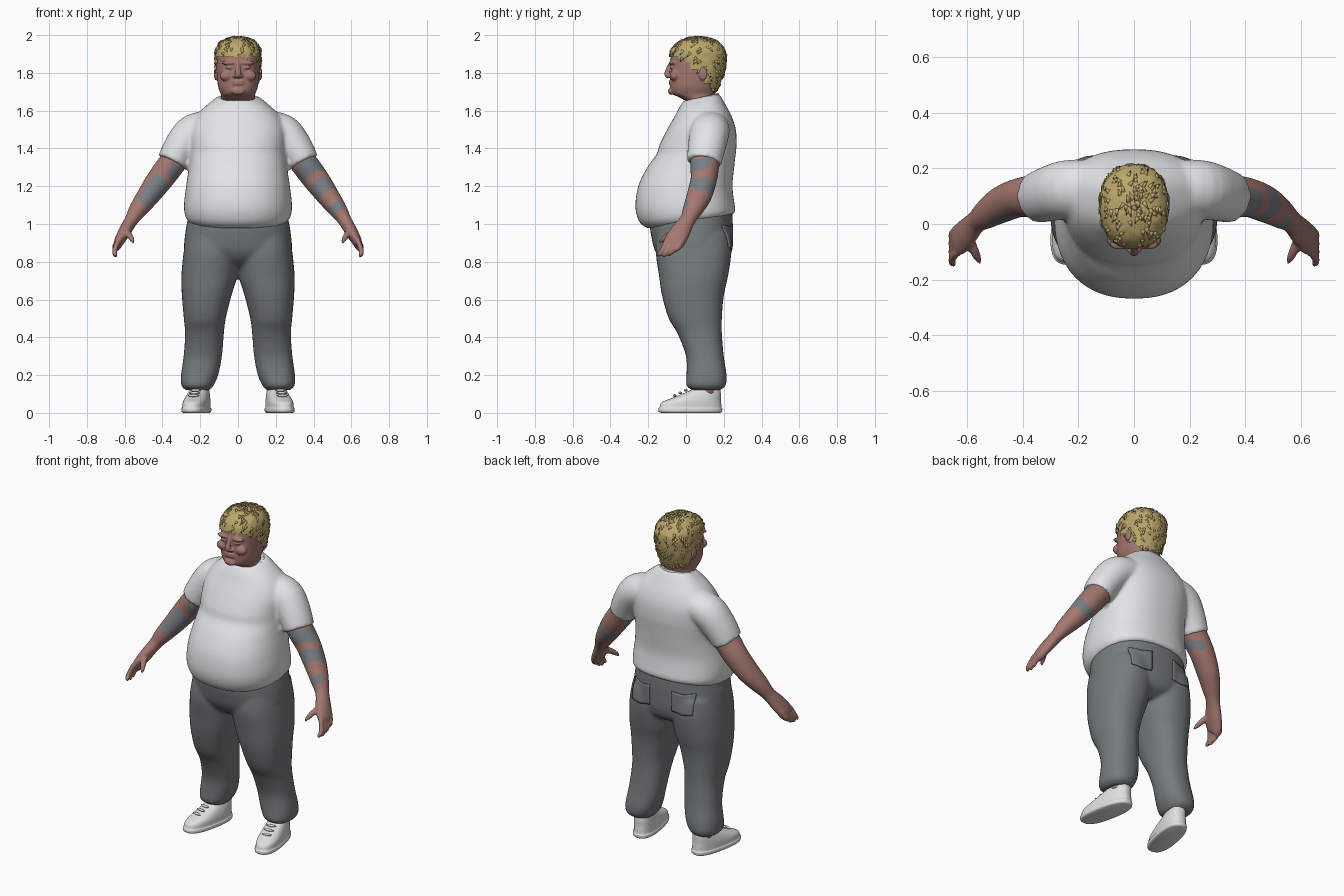
import bpy, bmesh, math, random
from mathutils import Vector

random.seed(4)
if "Cube" in bpy.data.objects:
    bpy.data.objects.remove(bpy.data.objects["Cube"])


def material(name, r, g, b):
    m = bpy.data.materials.new(name)
    m.use_nodes = True
    m.diffuse_color = (r, g, b, 1)
    m.node_tree.nodes["Principled BSDF"].inputs["Base Color"].default_value = (r, g, b, 1)
    return m


SKIN = material("skin", .37, .19, .16)
SHIRT = material("white_cotton", .76, .77, .78)
TROUSER = material("grey_denim", .18, .2, .2)
SHOE = material("white_leather", .74, .74, .74)
HAIR = material("blond_hair", .5, .39, .15)
INK = material("grey_ink", .19, .21, .23)


def spline(rows, steps=4):
    """Catmull-Rom interpolation of whole rows."""
    out = []
    for i in range(len(rows) - 1):
        a, b, c, d = (rows[max(0, min(len(rows) - 1, i + k))] for k in (-1, 0, 1, 2))
        for s in range(steps):
            t = s / steps
            out.append([q + .5 * t * (r - p + t * (2*p - 5*q + 4*r - s4 + t * (3*(q - r) + s4 - p)))
                        for p, q, r, s4 in zip(a, b, c, d)])
    return out + [list(rows[-1])]


def skin_rings(bm, rings):
    vs = [[bm.verts.new(p) for p in ring] for ring in rings]
    n = len(vs[0])
    for a, b in zip(vs, vs[1:]):
        for i in range(n):
            bm.faces.new((a[i], a[(i + 1) % n], b[(i + 1) % n], b[i]))
    bm.faces.new(vs[0][::-1])
    bm.faces.new(vs[-1])


def stack(bm, rows, n=40, power=2.3, mid=.5, side=1):
    """Level rings: z, inner x, outer x, front y, back y, slope."""
    rings = []
    for z, x0, x1, yf, yb, slope in spline(rows):
        cy = yf + (yb - yf) * mid
        ring = []
        for i in range(n):
            a = math.tau * i / n
            c, s = math.cos(a), math.sin(a)
            c = math.copysign(abs(c) ** (2 / power), c)
            s = math.copysign(abs(s) ** (2 / power), s)
            y = cy + s * (yb - cy if s > 0 else cy - yf)
            ring.append((side * ((x0 + x1) / 2 + c * (x1 - x0) / 2), y, z + slope * y))
        rings.append(ring)
    skin_rings(bm, rings)


def centred(rows):
    return [(z, -w, w, f, b, s) for z, w, f, b, s in rows]


def tube(bm, rows, side=1, n=20):
    """Rings across a path: x, y, z, radius in the front plane, radius in depth."""
    rows = spline(rows)
    pts = [Vector(r[:3]) for r in rows]
    rings = []
    for i, r in enumerate(rows):
        t = (pts[min(i + 1, len(pts) - 1)] - pts[max(i - 1, 0)]).normalized()
        u = t.cross(Vector((0, 1, 0))).normalized()
        v = t.cross(u)
        ring = []
        for k in range(n):
            a = math.tau * k / n
            p = pts[i] + u * math.cos(a) * r[3] + v * math.sin(a) * r[4]
            ring.append((p.x * side, p.y, p.z))
        rings.append(ring)
    skin_rings(bm, rings)


def ball(bm, centre, radii):
    new = bmesh.ops.create_uvsphere(bm, u_segments=16, v_segments=10, radius=1)["verts"]
    for v in new:
        v.co = Vector(c + p * r for c, p, r in zip(centre, v.co, radii))


def finish(name, bm, mats, voxel=0, smooth=4):
    """Make the object; with a voxel size its parts are fused into one skin."""
    bmesh.ops.recalc_face_normals(bm, faces=bm.faces)
    me = bpy.data.meshes.new(name)
    bm.to_mesh(me)
    bm.free()
    ob = bpy.data.objects.new(name, me)
    bpy.context.scene.collection.objects.link(ob)
    if voxel:
        m = ob.modifiers.new("fuse", "REMESH")
        m.mode, m.voxel_size = "VOXEL", voxel
        m = ob.modifiers.new("soften", "SMOOTH")
        m.factor, m.iterations = .5, smooth
        ob.data = bake(ob)
    for m in mats:
        ob.data.materials.append(m)
    for p in ob.data.polygons:
        p.use_smooth = True
    return ob


def bake(ob):
    bpy.context.view_layer.update()
    me = bpy.data.meshes.new_from_object(ob.evaluated_get(bpy.context.evaluated_depsgraph_get()))
    ob.modifiers.clear()
    return me


# T-shirt: body and sleeves fused
bm = bmesh.new()
stack(bm, centred([
    (1.01, .262, -.2, .252, .17), (1.04, .28, -.245, .262, .13), (1.1, .286, -.268, .256, .05),
    (1.2, .275, -.253, .246, 0), (1.3, .26, -.205, .255, 0), (1.37, .255, -.155, .263, 0),
    (1.42, .255, -.14, .268, 0), (1.5, .255, -.1, .264, 0), (1.57, .225, -.06, .242, 0),
    (1.62, .17, -.035, .21, .05), (1.645, .12, -.02, .18, .2), (1.655, .1, -.012, .168, .2)]),
    n=56, mid=.56)
for s in (1, -1):
    tube(bm, [(.14, .13, 1.51, .09, .1), (.235, .125, 1.485, .098, .105),
              (.3, .11, 1.41, .092, .1), (.348, .095, 1.325, .083, .092)], s, 28)
finish("shirt", bm, [SHIRT], .011, 5)

# Collar band
bm = bmesh.new()
collar = []
for i in range(40):
    a = math.tau * i / 40
    d = Vector((math.cos(a) * .1, math.sin(a) * .091, math.sin(a) * .022))
    c = Vector((0, .08, 1.66)) + d
    collar.append([c + d.normalized() * math.cos(b) * .006 + Vector((0, 0, math.sin(b) * .011))
                   for b in (math.tau * k / 8 for k in range(8))])
skin_rings(bm, collar + collar[:1])
finish("collar", bm, [SHIRT])

# Trousers: hips and two legs fused
bm = bmesh.new()
stack(bm, centred([
    (.765, .08, -.05, .16, 0), (.8, .2, -.12, .22, 0), (.86, .28, -.165, .243, 0),
    (.95, .279, -.185, .248, .05), (1.0, .27, -.19, .247, .13), (1.03, .265, -.19, .247, .15)]), 56)
LEG = [(.12, .15, .275, .035, .18, 0), (.145, .13, .3, .002, .21, 0), (.2, .105, .302, .003, .215, 0),
       (.3, .085, .288, 0, .2, 0), (.42, .075, .28, -.045, .19, 0), (.5, .065, .287, -.092, .19, 0),
       (.62, .035, .297, -.127, .2, 0), (.72, .005, .3, -.142, .222, 0),
       (.85, -.01, .288, -.16, .24, 0), (.95, 0, .27, -.15, .23, 0)]
for s in (1, -1):
    stack(bm, LEG, side=s)
trousers = finish("trousers", bm, [TROUSER], .011, 4)

# Back pockets, hugging the seat
for s, label in ((1, "left"), (-1, "right")):
    bm = bmesh.new()
    bmesh.ops.create_grid(bm, x_segments=10, y_segments=10, size=1)
    for v in bm.verts:
        v.co = Vector((s * .14 + v.co.x * .065, .4, .935 + v.co.y * .06 - .01 * (1 - abs(v.co.x))))
    pocket = finish(label + "_back_pocket", bm, [TROUSER])
    w = pocket.modifiers.new("hug", "SHRINKWRAP")
    w.target, w.wrap_method, w.offset = trousers, "PROJECT", .003
    w.use_project_y, w.use_negative_direction, w.use_positive_direction = True, True, False
    m = pocket.modifiers.new("thickness", "SOLIDIFY")
    m.thickness, m.offset = .008, 0

# Shoes, toes turned out
SHOE_ROWS = [(0, -.06, .06, -.145, .17, 0), (.006, -.068, .068, -.16, .178, 0),
             (.022, -.069, .069, -.162, .18, 0), (.03, -.065, .065, -.156, .176, 0),
             (.055, -.064, .064, -.145, .174, 0), (.075, -.061, .061, -.1, .172, 0),
             (.1, -.055, .055, -.035, .172, 0), (.125, -.048, .048, .02, .17, 0),
             (.145, -.045, .045, .05, .165, 0)]
for s, label in ((1, "left"), (-1, "right")):
    bm = bmesh.new()
    stack(bm, SHOE_ROWS, power=2.5)
    # Laces across the instep
    for k in range(4):
        y, z = -.075 + .03 * k, .092 + .014 * k
        ball(bm, (0, y, z), (.03, .008, .007))
    ob = finish(label + "_shoe", bm, [SHOE])
    ob.location = (s * .222, .014, 0)
    ob.rotation_euler.z = s * math.radians(11)
    # Ankle
    bm = bmesh.new()
    stack(bm, [(.1, .17, .255, .06, .16, 0), (.2, .165, .26, .055, .165, 0)], side=s)
    finish(label + "_ankle", bm, [SKIN])

# Arms with hands; ink patches chosen by distance down the arm
ARM = [(.27, .12, 1.43, .075, .08), (.35, .1, 1.32, .072, .078), (.41, .095, 1.24, .07, .07),
       (.475, .07, 1.15, .06, .066), (.53, .035, 1.075, .048, .053), (.565, .008, 1.02, .036, .041),
       (.6, -.03, .96, .033, .053), (.628, -.06, .91, .027, .056), (.636, -.08, .885, .017, .046)]
A, B = Vector((.35, .1, 1.32)), Vector((.565, .008, 1.02))
axis = B - A
for s, label in ((1, "left"), (-1, "right")):
    bm = bmesh.new()
    tube(bm, ARM, s, 28)
    for i in range(4):
        y, z = -.112 + .029 * i, .895 + .004 * i
        drop = (.066, .075, .07, .054)[i]
        tube(bm, [(.634, y + .01, z + .02, .014, .014), (.652, y - .012, z - drop / 2, .014, .014),
                  (.65, y - .03, z - drop * .85, .012, .012), (.642, y - .038, z - drop, .005, .005)], s, 10)
    tube(bm, [(.597, -.04, .965, .018, .02), (.578, -.085, .945, .017, .018),
              (.562, -.12, .92, .014, .014), (.552, -.14, .9, .006, .006)], s, 10)
    ob = finish(label + "_arm", bm, [SKIN, INK], .0065, 3)
    for p in ob.data.polygons:
        c = Vector((p.center.x * s, p.center.y, p.center.z))
        t = (c - A).dot(axis) / axis.length_squared
        off = c - A - axis * t
        wave = .03 * math.sin(70 * c.y)
        if s > 0:
            band = .36 < t + wave < .56
            patch = (.04 < t + wave < .24 and off.y < .035) or (.74 < t < .86 and off.y < -.01)
        else:
            band = .3 < t + wave < .72 and off.y < -.005 and abs(off.x + .01) < .04
            patch = .05 < t + wave < .2 and off.x < -.01
        p.material_index = int(band or patch)

# Head, face and ears fused
HEAD = [(1.56, .1, 0, .18, 0), (1.64, .093, .005, .165, 0), (1.672, .09, -.04, .153, 0),
        (1.69, .092, -.074, .155, 0), (1.73, .106, -.083, .167, 0), (1.8, .113, -.082, .195, 0),
        (1.87, .115, -.082, .207, 0), (1.92, .112, -.073, .2, 0), (1.96, .09, -.04, .165, 0),
        (1.982, .05, .005, .12, 0), (1.99, .01, .05, .07, 0)]
bm = bmesh.new()
stack(bm, centred(HEAD), 48)
tube(bm, [(0, -.078, 1.86, .012, .008), (0, -.092, 1.825, .012, .012), (0, -.102, 1.793, .018, .013),
          (0, -.09, 1.776, .014, .01)])
ball(bm, (0, -.079, 1.703), (.036, .016, .02))
for z in (1.742, 1.755):
    ball(bm, (0, -.082, z), (.032, .011, .006))
for s in (1, -1):
    ball(bm, (s * .048, -.074, 1.853), (.04, .018, .011))
    ball(bm, (s * .046, -.075, 1.828), (.02, .013, .008))
    ball(bm, (s * .062, -.06, 1.785), (.036, .026, .028))
    ball(bm, (s * .018, -.09, 1.784), (.011, .011, .009))
    ball(bm, (s * .118, .09, 1.795), (.01, .024, .036))
finish("head", bm, [SKIN], .0055, 2)

# Hair: a cap cut along the hairline, roughened, with tufts
bm = bmesh.new()
stack(bm, centred([(z, w + .006, f - .006, b + .006, 0) for z, w, f, b, _ in HEAD]), 64)


def hairline(y):
    return 1.885 if y < 0 else max(1.71, 1.865 - 1.1 * y)


bald = [f for f in bm.faces if f.calc_center_median().z
        < hairline(f.calc_center_median().y) + random.uniform(-.012, .008)]
bmesh.ops.delete(bm, geom=bald, context="FACES")
bm.normal_update()
for v in bm.verts:
    v.co += v.normal * random.uniform(-.002, .005) * (1 if v.co.z < 1.97 else .5)
spots = [(f.calc_center_median(), f.normal.copy()) for f in bm.faces]
for c, nrm in random.sample(spots, 170):
    flow = Vector((random.uniform(-.5, .5), -.6 if c.y < .08 else .3, -.7))
    flow -= nrm * flow.dot(nrm)
    d = (flow.normalized() + nrm * random.uniform(.05, .3)).normalized()
    size = random.uniform(.02, .034)
    turn = d.to_track_quat("Z", "Y").to_matrix().to_4x4()
    turn.translation = c - nrm * .003 + d * size * .35
    bmesh.ops.create_cone(bm, segments=6, radius1=.01, radius2=0, depth=size, cap_ends=True, matrix=turn)
hair = finish("hair", bm, [HAIR])
